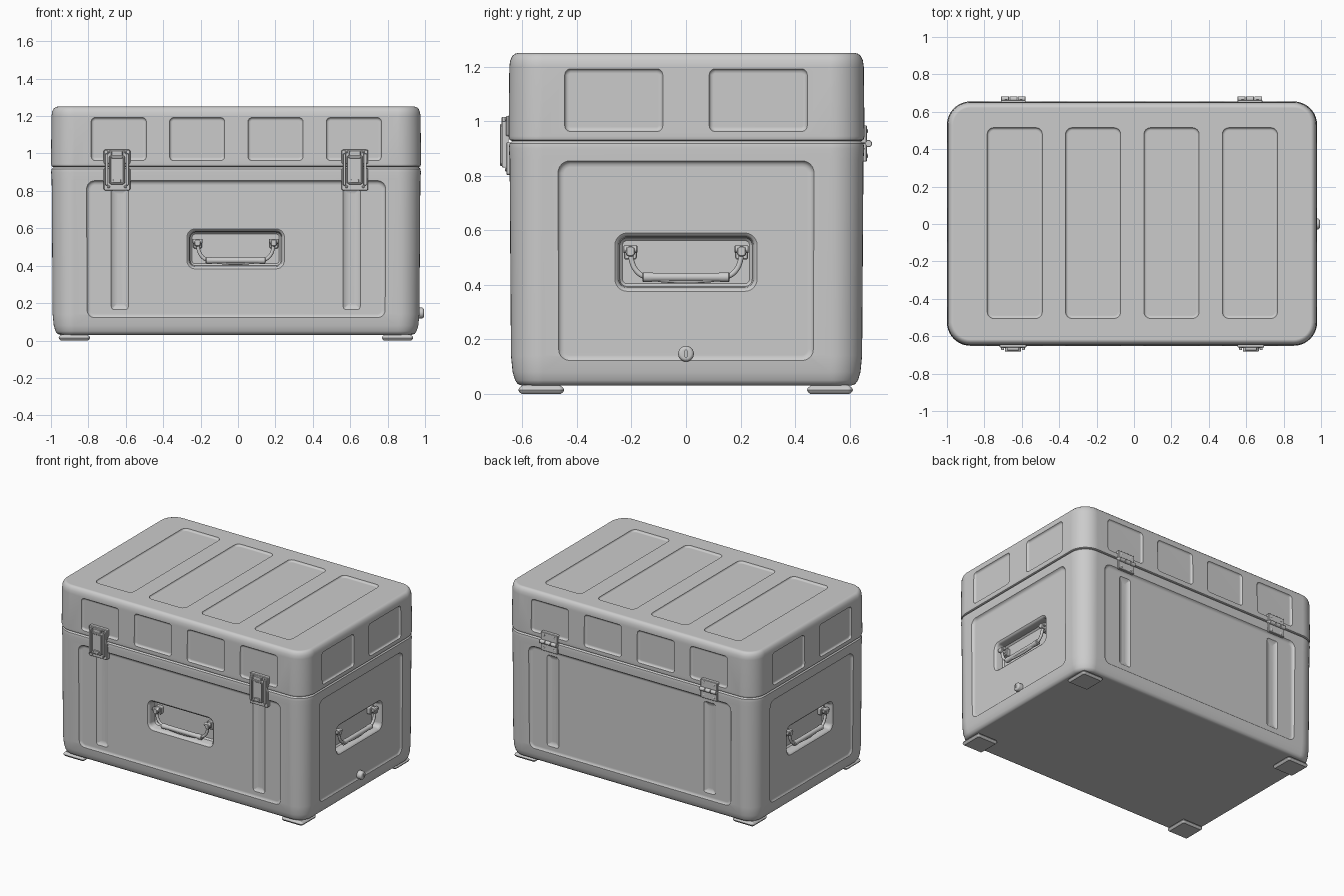
import bpy, bmesh
from math import radians, cos, sin, pi
from mathutils import Matrix, Vector

if "Cube" in bpy.data.objects:
    bpy.data.objects.remove(bpy.data.objects["Cube"])

CX, CY, HX, HY = -0.0105, 0.002, 0.9895, 0.653      # case centre and half size
FACES = {'front': (0, HY - CY), 'right': (90, HX + CX), 'back': (180, HY + CY), 'left': (270, HX - CX)}


def at(face, u, v, w=0):
    """Frame on a case face: u across, v up, w outwards."""
    if face == 'top':
        return Matrix.Translation((u, v, 1.25 + w))
    angle, dist = FACES[face]
    return (Matrix.Rotation(radians(angle), 4, 'Z') @ Matrix.Rotation(radians(90), 4, 'X')
            @ Matrix.Translation((u, v, dist + w)))


def stack(bm, mat, hx, hy, r, profile, n=6):
    """Loft rounded rectangles; profile = (height, inset) pairs."""
    rings = []
    for w, inset in profile:
        a, b = hx - inset, hy - inset
        c = min(max(r - inset, 0.004), a, b)
        ring = []
        for k, (sx, sy) in enumerate(((1, 1), (-1, 1), (-1, -1), (1, -1))):
            for i in range(n + 1):
                t = (k + i / n) * pi / 2
                ring.append(bm.verts.new(mat @ Vector((sx * (a - c) + c * cos(t), sy * (b - c) + c * sin(t), w))))
        rings.append(ring)
    m = len(rings[0])
    for lo, hi in zip(rings, rings[1:]):
        for i in range(m):
            j = (i + 1) % m
            bm.faces.new((lo[i], lo[j], hi[j], hi[i]))
    bm.faces.new(rings[0][::-1])
    bm.faces.new(rings[-1])


def make(name, bm):
    bmesh.ops.remove_doubles(bm, verts=bm.verts, dist=1e-5)
    bmesh.ops.recalc_face_normals(bm, faces=bm.faces)
    me = bpy.data.meshes.new(name)
    bm.to_mesh(me)
    bm.free()
    ob = bpy.data.objects.new(name, me)
    bpy.context.collection.objects.link(ob)
    return ob


def select(ob):
    bpy.ops.object.select_all(action='DESELECT')
    ob.select_set(True)
    bpy.context.view_layer.objects.active = ob


def smooth(ob, angle=35):
    select(ob)
    bpy.ops.object.shade_smooth_by_angle(angle=radians(angle))
    ob.modifiers.new('normals', 'WEIGHTED_NORMAL').keep_sharp = True


def cut(target, bm):
    cutter = make('cutter', bm)
    cutter.hide_render = True
    mod = target.modifiers.new('cut', 'BOOLEAN')
    mod.operation, mod.solver, mod.object = 'DIFFERENCE', 'EXACT', cutter
    select(target)
    bpy.ops.object.modifier_apply(modifier=mod.name)
    bpy.data.objects.remove(cutter)


def recess(bm, face, u0, u1, v0, v1, depth, r=0.035):
    d = depth
    prof = [(0.03, 0), (-0.2 * d, 0), (-0.6 * d, 0.25 * d), (-0.88 * d, 0.6 * d), (-d, 1.2 * d)]
    stack(bm, at(face, (u0 + u1) / 2, (v0 + v1) / 2), (u1 - u0) / 2, (v1 - v0) / 2, r, prof)


def mirrored(face, u):
    return -u if face == 'back' else u


# Lower body shell
centre = Matrix.Translation((CX, CY, 0))
bm = bmesh.new()
stack(bm, centre, HX, HY, 0.125, [(0.03, 0.05), (0.036, 0.034), (0.05, 0.024), (0.08, 0.015), (0.14, 0.009),
                                  (0.86, 0.004), (0.9, 0.001), (0.918, 0.004), (0.928, 0.014)], 10)
body = make('case_body', bm)

# Shallow panels on all four sides
bm = bmesh.new()
for f, a, b in (('front', -0.81, 0.79), ('back', -0.79, 0.81), ('right', -0.47, 0.47), ('left', -0.47, 0.47)):
    recess(bm, f, a, b, 0.118, 0.855, 0.02, 0.045)
cut(body, bm)

# Vertical grooves and handle pockets
HANDLES = (('front', -0.0125, 0.49), ('right', 0, 0.483), ('left', 0, 0.483))
bm = bmesh.new()
for f in ('front', 'back'):
    for x in (-0.632, 0.608):
        u = mirrored(f, x)
        recess(bm, f, u - 0.054, u + 0.054, 0.157, 0.825, 0.034, 0.025)
for f, u, v in HANDLES:
    stack(bm, at(f, u, v), 0.261, 0.107, 0.045,
          [(0.03, 0), (-0.02, 0), (-0.025, 0.007), (-0.034, 0.014), (-0.075, 0.018), (-0.085, 0.028)])
cut(body, bm)
smooth(body)

# Lid shell with recessed panels
bm = bmesh.new()
stack(bm, centre, HX, HY, 0.125, [(0.926, 0.014), (0.932, 0.004), (0.945, 0), (1.2, 0.003), (1.222, 0.006),
                                  (1.238, 0.013), (1.247, 0.023), (1.25, 0.034)], 10)
lid = make('case_lid', bm)
bm = bmesh.new()
for i in range(4):
    x0 = -0.785 + 0.419 * i
    x1 = x0 + 0.295
    recess(bm, 'top', x0, x1, -0.505, 0.515, 0.013)
    recess(bm, 'front', x0, x1, 0.962, 1.192, 0.014, 0.022)
    recess(bm, 'back', -x1, -x0, 0.962, 1.192, 0.014, 0.022)
for f in ('right', 'left'):
    for u in (-0.445, 0.085):
        recess(bm, f, u, u + 0.36, 0.962, 1.192, 0.014, 0.022)
cut(lid, bm)
smooth(lid)

# Drop handles: bent rod, grip and end mounts
for f, u, v in HANDLES:
    cu = bpy.data.curves.new(f + '_handle_rod', 'CURVE')
    cu.dimensions, cu.bevel_depth, cu.bevel_resolution, cu.resolution_u = '3D', 0.010, 3, 5
    cu.use_fill_caps = True
    half = [(0.203, 0.53), (0.199, 0.487), (0.178, 0.447), (0.143, 0.428)]
    pts = [(-a, b) for a, b in half] + half[::-1]
    sp = cu.splines.new('BEZIER')
    sp.bezier_points.add(len(pts) - 1)
    for p, (a, b) in zip(sp.bezier_points, pts):
        p.co = at(f, u + a, b, -0.038).to_translation()
        p.handle_left_type = p.handle_right_type = 'AUTO'
    rod = bpy.data.objects.new(f + '_handle_rod', cu)
    bpy.context.collection.objects.link(rod)
    select(rod)
    bpy.ops.object.convert(target='MESH')
    smooth(bpy.context.object, 40)

    bm = bmesh.new()
    stack(bm, at(f, u, 0.428, -0.038) @ Matrix.Rotation(pi / 2, 4, 'Y'), 0.018, 0.018, 0.018,
          [(-0.16, 0.004), (-0.156, 0), (-0.13, 0), (-0.12, 0.002), (0.12, 0.002), (0.13, 0), (0.156, 0), (0.16, 0.004)], 4)
    smooth(make(f + '_handle_grip', bm))

    bm = bmesh.new()
    for s in (-1, 1):
        stack(bm, at(f, u + s * 0.204, 0.518), 0.024, 0.026, 0.01, [(-0.09, 0), (-0.06, 0), (-0.056, 0.004)], 3)
        stack(bm, at(f, u + s * 0.204, 0.523), 0.017, 0.019, 0.012, [(-0.06, 0), (-0.027, 0), (-0.022, 0.004)], 3)
        stack(bm, at(f, u + s * 0.204, 0.53, -0.038) @ Matrix.Rotation(pi / 2, 4, 'Y'), 0.014, 0.014, 0.014,
              [(-0.026, 0.003), (-0.023, 0), (0.023, 0), (0.026, 0.003)], 3)
    smooth(make(f + '_handle_mounts', bm))

# Front toggle latches
for side, x in (('left', -0.647), ('right', 0.625)):
    bm = bmesh.new()

    def plate(u, v0, v1, hx, r, prof):
        stack(bm, at('front', x + u, (v0 + v1) / 2), hx, (v1 - v0) / 2, r, prof, 4)

    plate(0, 0.803, 0.922, 0.071, 0.008, [(-0.025, 0), (0.005, 0), (0.008, 0.003)])
    plate(0, 0.945, 1.02, 0.071, 0.008, [(-0.016, 0), (0.006, 0), (0.009, 0.003)])
    for s in (-1, 1):
        plate(s * 0.055, 0.83, 1.0, 0.008, 0.004, [(0, 0), (0.02, 0), (0.023, 0.002)])
        for v in (0.822, 1.008):
            plate(s * 0.045, v - 0.007, v + 0.007, 0.007, 0.007, [(0, 0), (0.010, 0), (0.013, 0.003)])
    # lever with a sunken middle
    plate(0, 0.835, 0.99, 0.043, 0.014, [(0, 0), (0.028, 0), (0.031, 0.003), (0.031, 0.008), (0.023, 0.01)])
    plate(0, 0.842, 0.862, 0.022, 0.005, [(0.01, 0), (0.029, 0), (0.031, 0.002)])
    # hook catch on the lid
    plate(0, 0.972, 1.016, 0.032, 0.006, [(0, 0), (0.022, 0), (0.026, 0.004)])
    smooth(make(side + '_latch', bm))

# Back hinges: two leaves, knuckles and screws
for side, x in (('left', -0.645), ('right', 0.62)):
    u = -x
    bm = bmesh.new()
    for v, w0 in ((0.885, -0.024), (0.952, -0.016)):
        stack(bm, at('back', u, v), 0.066, 0.033, 0.006, [(w0, 0), (0.006, 0), (0.009, 0.003)], 3)
        for s in (-1, 1):
            stack(bm, at('back', u + s * 0.04, v + (0.012 if v > 0.9 else -0.012)), 0.008, 0.008, 0.008,
                  [(0, 0), (0.010, 0), (0.012, 0.003)], 3)
    for k in (-1, 0, 1):
        stack(bm, at('back', u + k * 0.0445, 0.918, 0.014) @ Matrix.Rotation(pi / 2, 4, 'Y'), 0.0135, 0.0135, 0.0135,
              [(-0.021, 0.002), (-0.019, 0), (0.019, 0), (0.021, 0.002)], 4)
    smooth(make(side + '_hinge', bm))

# Drain plug with a slot, low on the right side
bm = bmesh.new()
stack(bm, at('right', 0, 0.147), 0.029, 0.029, 0.029, [(-0.03, 0), (0.006, 0), (0.012, 0.004), (0.016, 0.011)])
plug = make('drain_plug', bm)
bm = bmesh.new()
stack(bm, at('right', 0, 0.147), 0.003, 0.014, 0.002, [(0.01, 0), (0.03, 0)], 2)
cut(plug, bm)
smooth(plug)

# Corner feet
for sx, px in (('left', -0.875), ('right', 0.853)):
    for sy, py in (('front', -0.531), ('back', 0.528)):
        bm = bmesh.new()
        stack(bm, Matrix.Translation((px, py, 0)), 0.084, 0.084, 0.018,
              [(0, 0.012), (0.006, 0.004), (0.014, 0), (0.022, 0.003), (0.032, 0.016)], 4)
        smooth(make(sy + '_' + sx + '_foot', bm))
